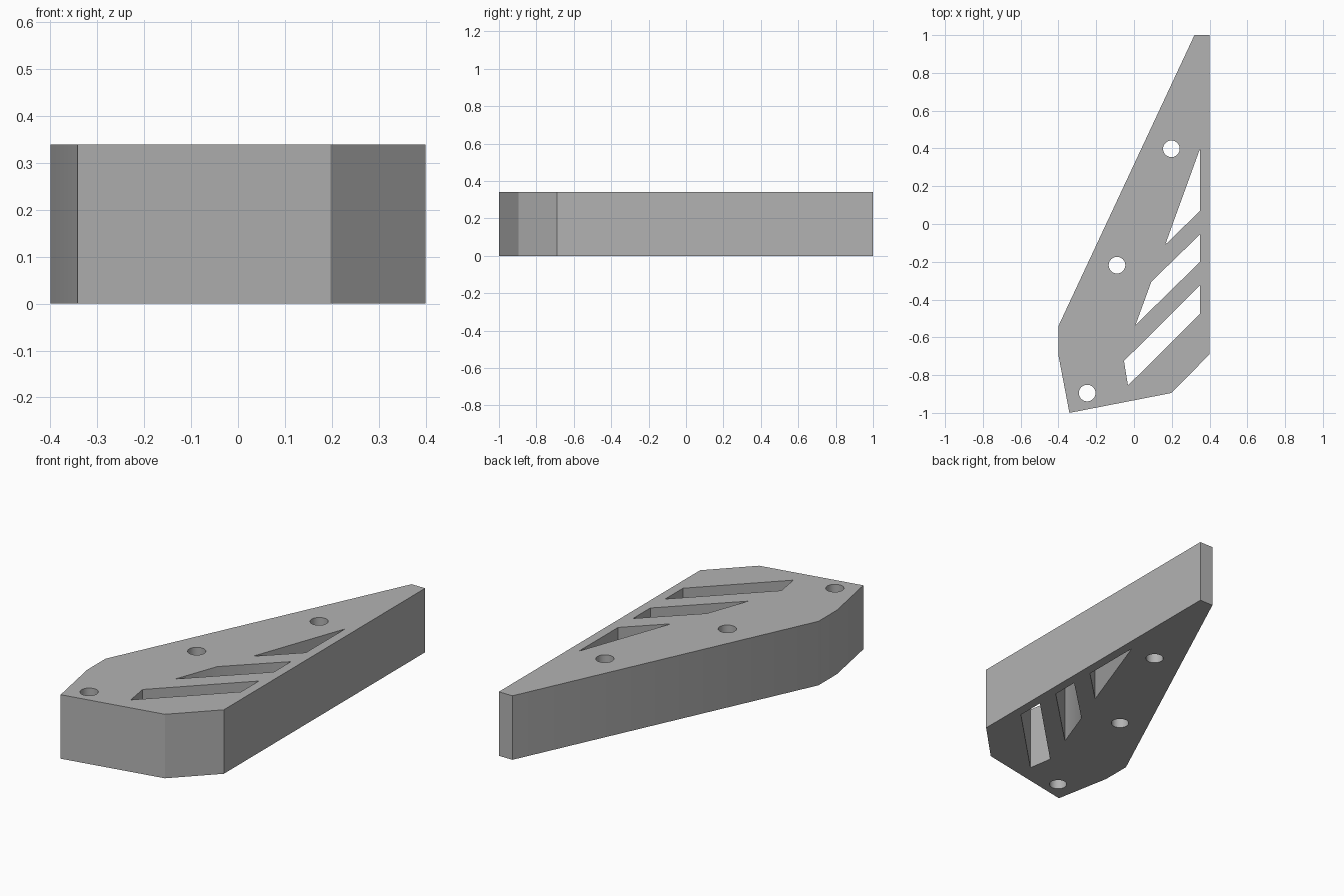
import bpy, bmesh
from math import cos, sin, pi, radians

cube = bpy.data.objects.get("Cube")
if cube:
    bpy.data.objects.remove(cube, do_unlink=True)

HEIGHT = 0.34

# One flat grey for the whole plate
grey = bpy.data.materials.new("plain grey")
grey.use_nodes = True
colour = (0.45, 0.45, 0.45, 1)
grey.diffuse_color = colour
grey.node_tree.nodes["Principled BSDF"].inputs["Base Color"].default_value = colour


def circle(x, y, radius=0.044, sides=32):
    return [(x + radius * cos(2 * pi * i / sides),
             y + radius * sin(2 * pi * i / sides)) for i in range(sides)]


# Outer outline of the bracket plate
outline = [(0.32, 1), (-0.4, -0.54), (-0.4, -0.695), (-0.342, -1),
           (0.197, -0.895), (0.4, -0.69), (0.4, 1)]

# Slanted lightening slots
slots = [
    [(0.35, 0.4), (0.165, -0.11), (0.35, 0.07)],
    [(0.35, -0.055), (0.092, -0.305), (0.008, -0.535), (0.35, -0.2)],
    [(0.35, -0.325), (-0.053, -0.725), (-0.032, -0.855), (0.35, -0.475)],
]

# Round bolt holes
holes = [circle(0.198, 0.398), circle(-0.09, -0.218), circle(-0.248, -0.895)]

# Fill the profile around its openings, then extrude it to a solid
bm = bmesh.new()
for loop in [outline] + slots + holes:
    verts = [bm.verts.new((x, y, 0)) for x, y in loop]
    for a, b in zip(verts, verts[1:] + verts[:1]):
        bm.edges.new((a, b))
bmesh.ops.triangle_fill(bm, use_beauty=True, edges=bm.edges[:], normal=(0, 0, 1))
top = bmesh.ops.extrude_face_region(bm, geom=bm.faces[:], use_keep_orig=True)
bmesh.ops.translate(bm, vec=(0, 0, HEIGHT),
                    verts=[v for v in top["geom"] if isinstance(v, bmesh.types.BMVert)])
bmesh.ops.recalc_face_normals(bm, faces=bm.faces[:])

mesh = bpy.data.meshes.new("bracket_plate")
bm.to_mesh(mesh)
bm.free()
mesh.materials.append(grey)
plate = bpy.data.objects.new("bracket_plate", mesh)
bpy.context.collection.objects.link(plate)

# Round walls smooth, corners crisp
bpy.ops.object.select_all(action='DESELECT')
plate.select_set(True)
bpy.context.view_layer.objects.active = plate
bpy.ops.object.shade_smooth_by_angle(angle=radians(30))
